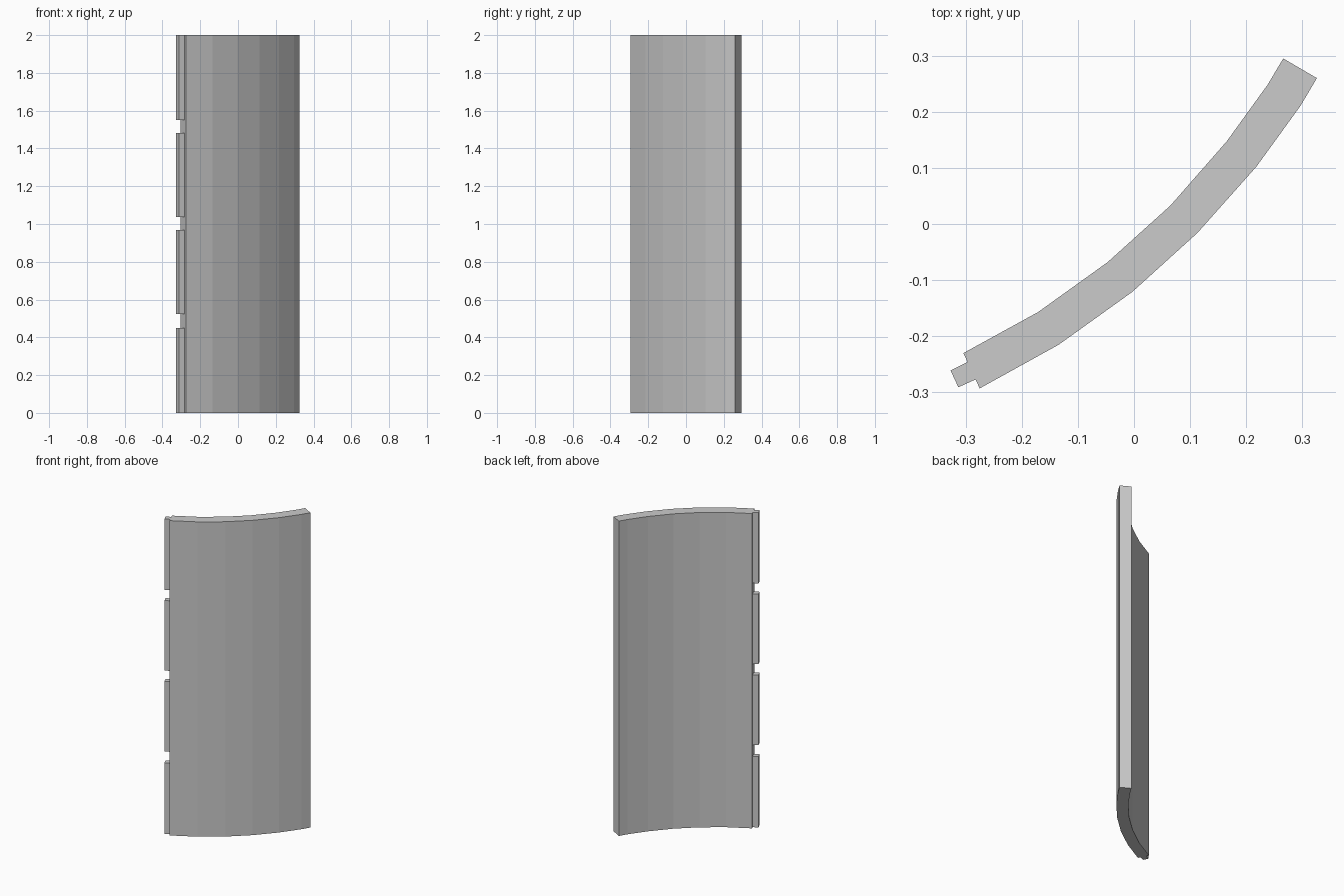
import bpy, bmesh

if "Cube" in bpy.data.objects:
    bpy.data.objects.remove(bpy.data.objects["Cube"])


def prism(name, profile, z0, z1):
    """Extrude a plan outline vertically between two heights."""
    bm = bmesh.new()
    face = bm.faces.new([bm.verts.new((x, y, z0)) for x, y in profile])
    top = bmesh.ops.extrude_face_region(bm, geom=[face])["geom"]
    verts = [v for v in top if isinstance(v, bmesh.types.BMVert)]
    bmesh.ops.translate(bm, vec=(0, 0, z1 - z0), verts=verts)
    bmesh.ops.recalc_face_normals(bm, faces=bm.faces)
    mesh = bpy.data.meshes.new(name)
    bm.to_mesh(mesh)
    bm.free()
    obj = bpy.data.objects.new(name, mesh)
    bpy.context.collection.objects.link(obj)
    return obj


# Curved panel: convex side, then concave side back
convex = [(-0.275, -0.293), (-0.134, -0.215), (-0.003, -0.121), (0.113, -0.016),
          (0.218, 0.102), (0.297, 0.211), (0.326, 0.260)]
concave = [(0.266, 0.295), (0.238, 0.248), (0.165, 0.147), (0.065, 0.033),
           (-0.047, -0.068), (-0.171, -0.157), (-0.304, -0.230)]
prism("curved_panel", convex + concave, 0, 2)

# Tongue segments along the joining edge, slightly sunk into the panel
tongue = [(-0.293, -0.244), (-0.327, -0.261), (-0.313, -0.291), (-0.278, -0.275)]
for i, (z0, z1) in enumerate([(0, 0.45), (0.523, 0.968), (1.037, 1.482), (1.55, 2)]):
    prism(f"edge_tongue_{i + 1}", tongue, z0, z1)
